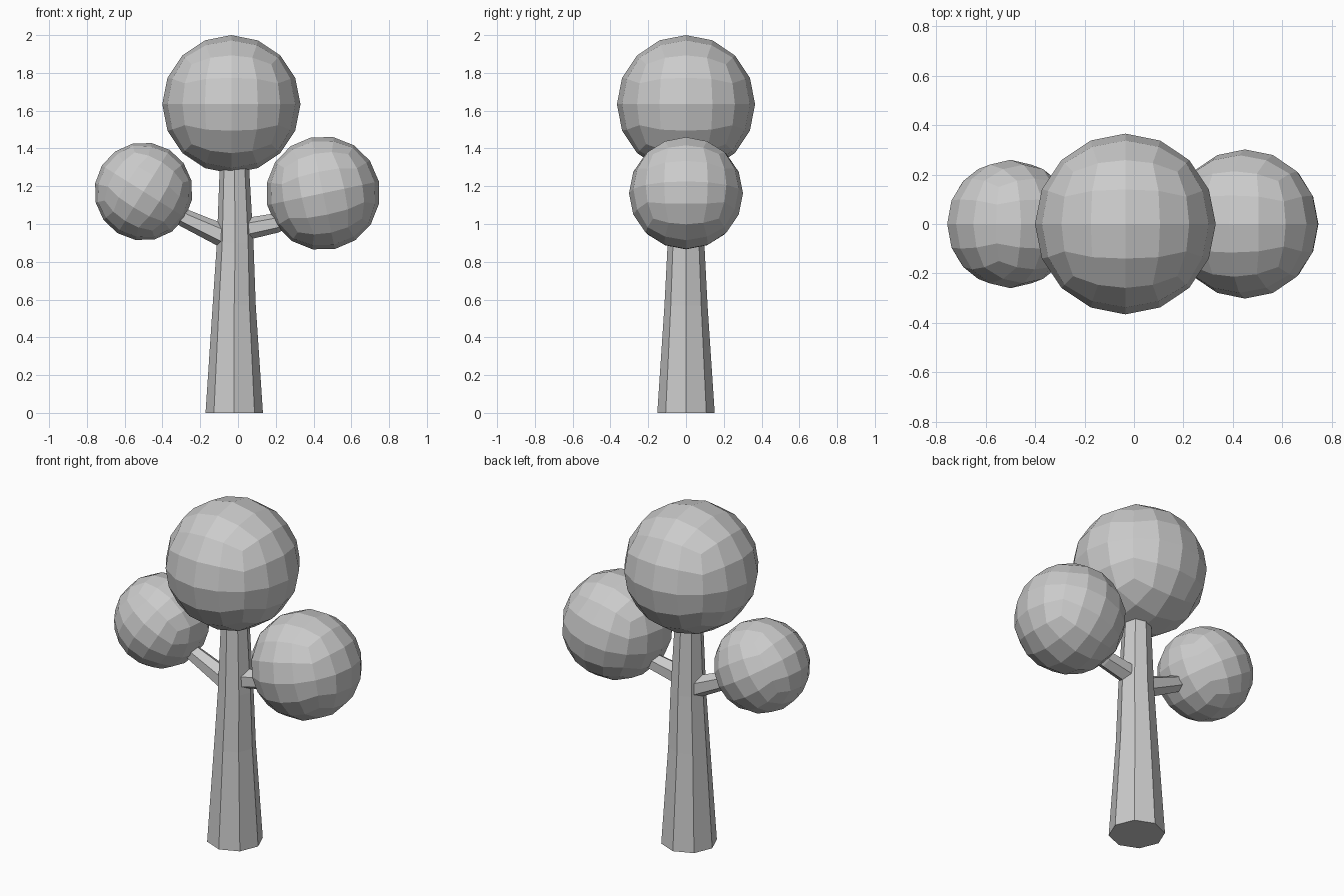
import bpy, bmesh
from math import sin, cos, pi, radians
from mathutils import Vector, Matrix

if "Cube" in bpy.data.objects:
    bpy.data.objects.remove(bpy.data.objects["Cube"])


def finish(name, bm):
    bmesh.ops.recalc_face_normals(bm, faces=bm.faces)
    me = bpy.data.meshes.new(name)
    bm.to_mesh(me)
    bm.free()
    ob = bpy.data.objects.new(name, me)
    bpy.context.collection.objects.link(ob)
    return ob


def tapered_tube(name, path, sides):
    """Faceted tube through (x, z, radius) stations in the y = 0 plane."""
    bm = bmesh.new()
    pts = [Vector((x, 0, z)) for x, z, r in path]
    rings = []
    for i, p in enumerate(pts):
        t = (pts[min(i + 1, len(pts) - 1)] - pts[max(i - 1, 0)]).normalized()
        across = Vector((0, 1, 0)).cross(t)
        r = path[i][2]
        rings.append([bm.verts.new(p + r * (across * cos(2 * pi * k / sides)
                                            + Vector((0, sin(2 * pi * k / sides), 0))))
                      for k in range(sides)])
    for a, b in zip(rings, rings[1:]):
        for k in range(sides):
            n = (k + 1) % sides
            bm.faces.new((a[k], a[n], b[n], b[k]))
    bm.faces.new(rings[0])
    bm.faces.new(rings[-1])
    return finish(name, bm)


def foliage_ball(name, x, z, radius, tilt):
    """Cube subdivided twice and pushed out to a sphere."""
    bm = bmesh.new()
    bmesh.ops.create_cube(bm, size=2)
    for _ in range(2):
        bmesh.ops.subdivide_edges(bm, edges=bm.edges[:], cuts=1, use_grid_fill=True)
        for v in bm.verts:
            v.co.normalize()
    m = Matrix.Translation((x, 0, z)) @ Matrix.Rotation(radians(tilt), 4, 'Y') @ Matrix.Scale(radius, 4)
    bm.transform(m)
    return finish(name, bm)


# Trunk, flared at the base
tapered_tube("trunk", [(-0.02, 0, 0.152), (-0.02, 0.57, 0.114),
                       (-0.015, 0.9, 0.097), (-0.02, 1.4, 0.073)], 8)

# Branches, bending up into the foliage
tapered_tube("left_branch", [(-0.02, 0.91, 0.064), (-0.28, 1.03, 0.048), (-0.42, 1.12, 0.045)], 6)
tapered_tube("right_branch", [(0.0, 0.965, 0.06), (0.2, 1.005, 0.052), (0.35, 1.08, 0.05)], 6)

# Foliage
foliage_ball("top_foliage", -0.035, 1.634, 0.366, 0)
foliage_ball("left_foliage", -0.5, 1.172, 0.26, 32)
foliage_ball("right_foliage", 0.45, 1.163, 0.302, -12)
